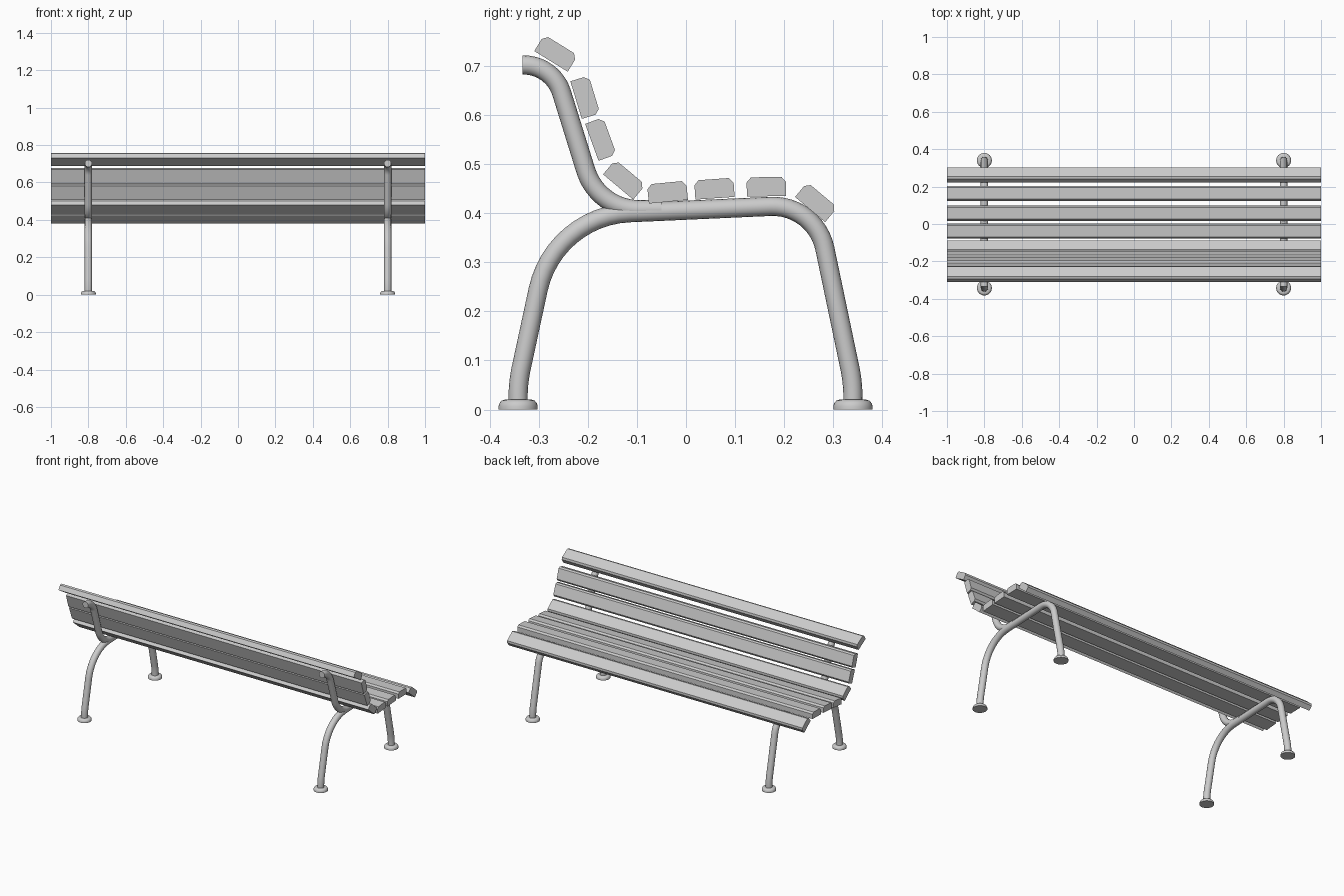
import bpy, bmesh, math
from mathutils import Vector

cube = bpy.data.objects.get("Cube")
if cube:
    bpy.data.objects.remove(cube, do_unlink=True)

grey = bpy.data.materials.new("plain grey")
grey.use_nodes = True
colour = (0.6, 0.6, 0.6, 1)
grey.diffuse_color = colour
grey.node_tree.nodes["Principled BSDF"].inputs["Base Color"].default_value = colour


def add_object(name, mesh, smooth=False):
    mesh.materials.clear()
    mesh.materials.append(grey)
    obj = bpy.data.objects.new(name, mesh)
    bpy.context.collection.objects.link(obj)
    if smooth:
        bpy.ops.object.select_all(action='DESELECT')
        obj.select_set(True)
        bpy.context.view_layer.objects.active = obj
        bpy.ops.object.shade_smooth_by_angle(angle=math.radians(40))


def rounded_path(corners, steps=12):
    """Corners are (y, z, tangent length); each bend becomes a true arc."""
    pts = [Vector((0, y, z)) for y, z, t in corners]
    path = [pts[0]]
    for i in range(1, len(pts) - 1):
        p, t = pts[i], corners[i][2]
        d1 = (pts[i - 1] - p).normalized()
        d2 = (pts[i + 1] - p).normalized()
        half = d1.angle(d2) / 2
        radius = t * math.tan(half)
        centre = p + (d1 + d2).normalized() * t / math.cos(half)
        a = (p + d1 * t - centre).normalized()
        b = (p + d2 * t - centre).normalized()
        path += [centre + a.slerp(b, k / steps).normalized() * radius
                 for k in range(steps + 1)]
    return path + [pts[-1]]


def tube(name, x, corners, radius=0.0195):
    path = rounded_path(corners)
    curve = bpy.data.curves.new(name, 'CURVE')
    curve.dimensions = '3D'
    curve.bevel_depth = radius
    curve.bevel_resolution = 6
    curve.use_fill_caps = True
    spline = curve.splines.new('POLY')
    spline.points.add(len(path) - 1)
    for point, co in zip(spline.points, path):
        point.co = (x, co.y, co.z, 1)
    temp = bpy.data.objects.new(name, curve)
    bpy.context.collection.objects.link(temp)
    bpy.context.view_layer.update()
    graph = bpy.context.evaluated_depsgraph_get()
    mesh = bpy.data.meshes.new_from_object(temp.evaluated_get(graph))
    bpy.data.objects.remove(temp, do_unlink=True)
    add_object(name, mesh, True)


def foot(name, x, y):
    """Domed flange, turned from a half profile."""
    profile = [(0, 0), (.04, 0), (.04, .007), (.038, .013), (.034, .018), (.028, .02), (0, .02)]
    bm = bmesh.new()
    verts = [bm.verts.new((r, 0, z)) for r, z in profile]
    edges = [bm.edges.new(pair) for pair in zip(verts, verts[1:])]
    bmesh.ops.spin(bm, geom=verts + edges, cent=(0, 0, 0), axis=(0, 0, 1),
                   angle=math.tau, steps=32)
    bmesh.ops.remove_doubles(bm, verts=bm.verts, dist=1e-5)
    bmesh.ops.recalc_face_normals(bm, faces=bm.faces)
    bmesh.ops.translate(bm, verts=bm.verts, vec=(x, y, 0))
    mesh = bpy.data.meshes.new(name)
    bm.to_mesh(mesh)
    bm.free()
    add_object(name, mesh, True)


def slat(name, y, z, degrees):
    """Plank with two chamfered edges; y, z is the middle of its underside."""
    profile = [(-.04, -.002), (.04, -.002), (.04, .027), (.031, .037),
               (-.031, .037), (-.04, .027)]
    c, s = math.cos(math.radians(degrees)), math.sin(math.radians(degrees))
    bm = bmesh.new()
    end = bm.faces.new([bm.verts.new((-1, y + u * c - v * s, z + u * s + v * c))
                        for u, v in profile])
    out = bmesh.ops.extrude_face_region(bm, geom=[end], use_keep_orig=True)
    moved = [g for g in out["geom"] if isinstance(g, bmesh.types.BMVert)]
    bmesh.ops.translate(bm, verts=moved, vec=(2, 0, 0))
    bmesh.ops.recalc_face_normals(bm, faces=bm.faces)
    mesh = bpy.data.meshes.new(name)
    bm.to_mesh(mesh)
    bm.free()
    add_object(name, mesh)


# Bent tube frames with round feet
LEGS = [(-.342, .01, 0), (-.342, .055, .03), (-.269, .394, .153),
        (.264, .418, .092), (.34, .055, .03), (.34, .01, 0)]
BACK = [(-.333, .702, 0), (-.271, .702, .06), (-.179, .406, .085), (-.05, .408, 0)]
for side, x in (("left", .8), ("right", -.8)):
    tube(side + "_leg_tube", x, LEGS)
    tube(side + "_backrest_tube", x, BACK)
    foot(side + "_backrest_side_foot", x, -.342)
    foot(side + "_seat_side_foot", x, .34)

# Planks of the backrest and the seat
SLATS = [("backrest_slat", -.274, .711, -31.7), ("backrest_slat", -.222, .631, -73),
         ("backrest_slat", -.190, .545, -70), ("backrest_slat", -.137, .455, -40),
         ("seat_slat", -.036, .4255, 5.5), ("seat_slat", .059, .4325, 4),
         ("seat_slat", .164, .4365, 1), ("seat_slat", .254, .409, -40)]
for i, (name, y, z, degrees) in enumerate(SLATS):
    slat(f"{name}_{i + 1}", y, z, degrees)
